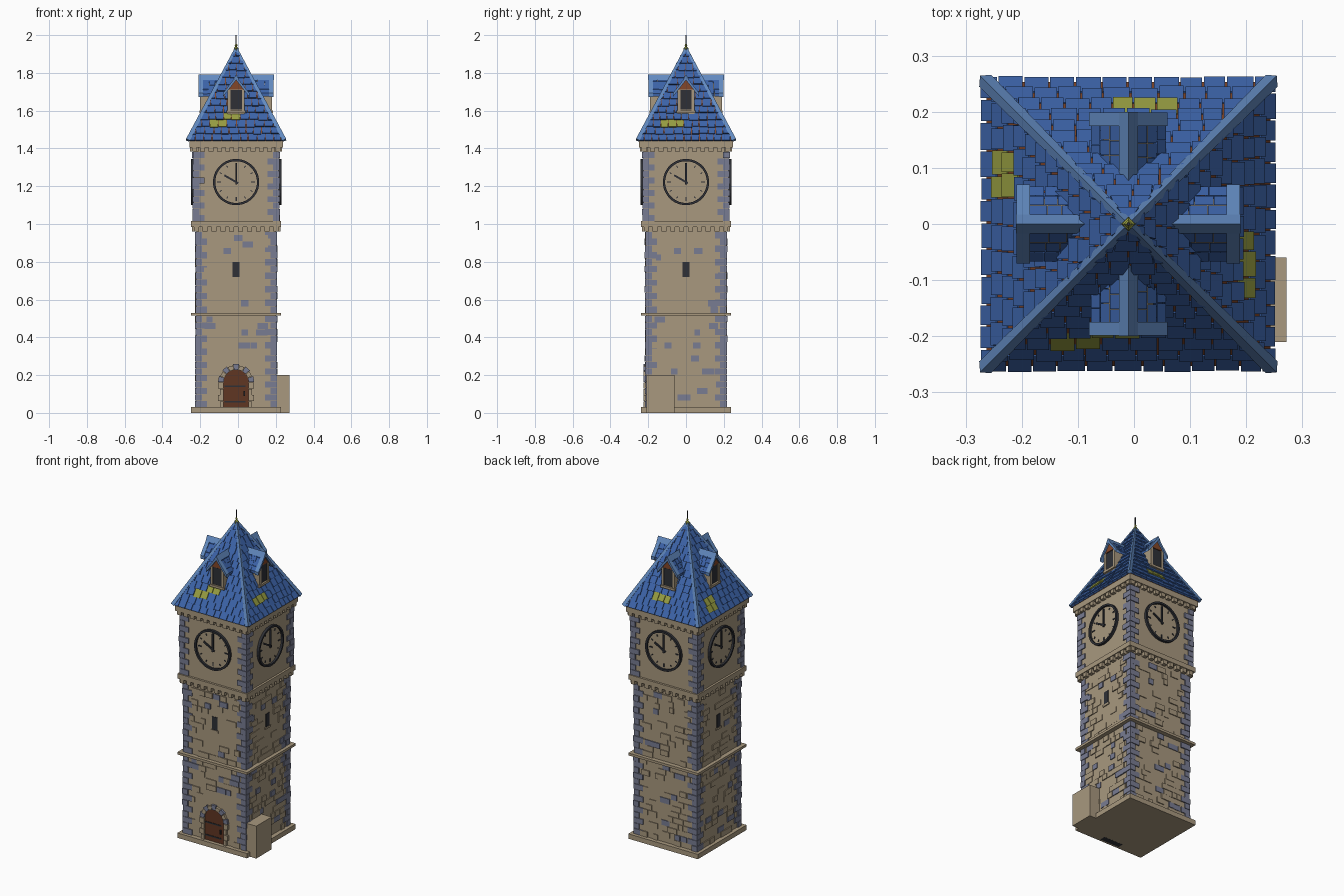
import bpy, bmesh, math, random
from mathutils import Matrix, Vector

random.seed(7)
if "Cube" in bpy.data.objects:
    bpy.data.objects.remove(bpy.data.objects["Cube"])

# Materials, from display colours converted to linear
def material(name, *rgb):
    lin = [((c / 255 + 0.055) / 1.055) ** 2.4 for c in rgb] + [1]
    m = bpy.data.materials.new(name)
    m.use_nodes = True
    m.diffuse_color = lin
    m.node_tree.nodes["Principled BSDF"].inputs["Base Color"].default_value = lin
    return m

STONE, SLATE, BLUE, CAP, MOSS, DOOR, IRON, WOOD = range(8)
MATS = [material("beige_stone", 168, 152, 126), material("blue_grey_stone", 120, 124, 146),
        material("roof_blue", 60, 99, 168), material("ridge_blue", 98, 138, 192),
        material("mossy_tile", 150, 156, 65), material("door_wood", 96, 54, 34),
        material("dark_iron", 46, 48, 54), material("gable_wood", 130, 70, 40)]
CENTRE = Matrix.Translation((-0.01, 0, 0))

def side(k):
    """Turns a part made for the front onto side k: front, right, back, left."""
    return CENTRE @ Matrix.Rotation(k * math.pi / 2, 4, "Z")


class Part:
    """Collects closed solids into one mesh object."""
    def __init__(self, name):
        self.name, self.bm, self.m = name, bmesh.new(), CENTRE

    def loft(self, a, b, mat):
        va = [self.bm.verts.new(self.m @ Vector(p)) for p in a]
        vb = [self.bm.verts.new(self.m @ Vector(p)) for p in b]
        n = len(va)
        faces = [self.bm.faces.new(va), self.bm.faces.new(vb[::-1])]
        for i in range(n):
            j = (i + 1) % n
            faces.append(self.bm.faces.new((va[i], vb[i], vb[j], va[j])))
        for f in faces:
            f.material_index = mat

    def prism(self, outline, y0, y1, mat):
        self.loft([(x, y0, z) for x, z in outline], [(x, y1, z) for x, z in outline], mat)

    def box(self, x0, x1, y0, y1, z0, z1, mat):
        self.prism([(x0, z0), (x1, z0), (x1, z1), (x0, z1)], y0, y1, mat)

    def bar(self, cz, angle, r0, r1, w, y0, y1, mat):
        """Bar pointing outward from (0, cz), angle clockwise from up."""
        s, c = math.sin(angle), math.cos(angle)
        pts = [(-w, r0), (w, r0), (w, r1), (-w, r1)]
        self.prism([(x * c + r * s, cz - x * s + r * c) for x, r in pts], y0, y1, mat)

    def done(self):
        bmesh.ops.recalc_face_normals(self.bm, faces=self.bm.faces)
        me = bpy.data.meshes.new(self.name)
        for m in MATS:
            me.materials.append(m)
        self.bm.to_mesh(me)
        self.bm.free()
        bpy.context.collection.objects.link(bpy.data.objects.new(self.name, me))


# Tower stages and horizontal bands
for name, h, z0, z1 in [("plinth", 0.238, 0, 0.03), ("lower_wall", 0.211, 0.03, 0.515),
                        ("middle_band", 0.238, 0.515, 0.53), ("middle_wall", 0.211, 0.53, 0.985),
                        ("upper_band", 0.238, 0.985, 1.015), ("clock_wall", 0.225, 1.015, 1.41),
                        ("cornice", 0.248, 1.405, 1.44)]:
    p = Part(name)
    p.box(-h, h, -h, h, z0, z1, STONE)
    p.done()

# Dentils below the two upper bands
p = Part("dentils")
for k in range(4):
    p.m = side(k)
    for h, z0, z1, n in [(0.234, 0.96, 0.985, 10), (0.244, 1.383, 1.405, 11)]:
        for i in range(n):
            x = (i + 0.5) / n * 2 * h - h
            p.box(x - 0.013, x + 0.013, -h, -0.2, z0, z1, STONE)
p.done()

# Corner stones, long and short in turn
p = Part("corner_stones")
ROW = 0.0345
for k in range(4):
    p.m = side(k)
    for h, z0, z1 in [(0.211, 0.03, 0.515), (0.211, 0.53, 0.96), (0.225, 1.015, 1.383)]:
        n = round((z1 - z0) / ROW)
        step = (z1 - z0) / n
        for i in range(n):
            a, b = (0.058, 0.03) if i % 2 else (0.03, 0.058)
            e = h + random.uniform(0.004, 0.008)
            p.box(h - a, e, -e, b - h, z0 + i * step, z0 + (i + 1) * step - 0.002, SLATE)
p.done()

# Raised wall bricks, leaving room for door and slits
p = Part("wall_bricks")
for k in range(4):
    p.m = side(k)
    for z0, n in [(0.03, 14), (0.53, 12)]:
        for i in range(n):
            z, x = z0 + i * ROW, -0.15 - random.uniform(0, 0.03)
            while x < 0.14:
                w = random.uniform(0.028, 0.07)
                near_door = k == 0 and z < 0.26 and x < 0.11 and x + w > -0.11
                near_slit = k != 2 and 0.66 < z < 0.83 and x < 0.04 and x + w > -0.04
                if random.random() < 0.42 and not near_door and not near_slit:
                    mat = SLATE if random.random() < 0.2 else STONE
                    p.box(x, min(x + w, 0.17), -0.211 - random.uniform(0.003, 0.007), -0.2,
                          z, z + ROW - 0.002, mat)
                x += w + 0.002
p.done()

# Arched door with straps and handle
p = Part("door")
arch = [(0.066 * math.cos(t * math.pi / 12), 0.163 + 0.066 * math.sin(t * math.pi / 12)) for t in range(13)]
p.prism(arch + [(-0.066, 0.03), (0.066, 0.03)], -0.216, -0.2, DOOR)
for z in (0.06, 0.14):
    p.box(-0.062, 0.05, -0.219, -0.21, z - 0.004, z + 0.004, IRON)
p.box(0.04, 0.048, -0.224, -0.21, 0.09, 0.115, IRON)
p.box(-0.066, 0.066, -0.225, -0.19, -0.0005, 0.001, IRON)
p.done()

p = Part("door_surround")
for i in range(9):
    a, b = [math.radians(20 * (i + d)) for d in (0.03, 0.97)]
    r = 0.096 if i % 2 == 0 else 0.09
    p.prism([(q * math.cos(t), 0.163 + q * math.sin(t)) for q, t in
             ((0.066, a), (r, a), (r, b), (0.066, b))], -0.224, -0.2, STONE if i % 2 else SLATE)
for s in (-1, 1):
    for i in range(4):
        x = sorted((s * 0.066, s * (0.095 if i % 2 else 0.085)))
        p.box(*x, -0.224, -0.2, 0.03 + i * 0.033, 0.061 + i * 0.033, STONE)
p.done()

# Narrow slit windows on three sides
p = Part("slit_windows")
for k in (0, 1, 3):
    p.m = side(k)
    p.box(-0.018, 0.018, -0.214, -0.2, 0.72, 0.8, IRON)
    p.box(-0.026, 0.026, -0.217, -0.2, 0.708, 0.72, STONE)
p.done()

p = Part("side_block")
p.box(0.2, 0.282, -0.21, -0.06, 0, 0.2, STONE)
p.done()

# Clocks on all sides
p = Part("clocks")
CZ = 1.222
for k in range(4):
    p.m = side(k)
    p.prism([(0.115 * math.sin(i * math.pi / 16), CZ + 0.115 * math.cos(i * math.pi / 16))
             for i in range(32)], -0.228, -0.22, STONE)
    for i in range(32):
        p.bar(CZ, i * math.pi / 16, 0.11, 0.122, 0.0122, -0.24, -0.22, IRON)
    for i in range(12):
        w, r = (0.0035, 0.08) if i % 3 == 0 else (0.0025, 0.088)
        p.bar(CZ, i * math.pi / 6, r, 0.1, w, -0.232, -0.225, IRON)
    p.bar(CZ, 0, -0.012, 0.1, 0.004, -0.237, -0.225, IRON)
    p.bar(CZ, -math.pi / 3, -0.012, 0.072, 0.005, -0.235, -0.225, IRON)
p.done()

# Main roof: boarded core, tile rows, hip caps
H, EAVE, RISE, ROWS = 0.253, 1.44, 0.485, 13
L = math.hypot(H, RISE)

def slope(u, s, n):
    return (u, -H + (s * H - n * RISE) / L, EAVE + (s * RISE + n * H) / L)

p = Part("roof_core")
p.loft([(x * H, y * H, EAVE) for x, y in ((-1, -1), (1, -1), (1, 1), (-1, 1))],
       [(x * 0.002, y * 0.002, EAVE + RISE) for x, y in ((-1, -1), (1, -1), (1, 1), (-1, 1))], WOOD)
p.done()

# Mossy patches: (side, row) -> range along the row
PATCH = {(0, 2): (-0.13, -0.03), (0, 3): (-0.08, 0.02), (1, 2): (-0.12, -0.02),
         (2, 2): (-0.08, 0.02), (3, 1): (-0.13, -0.06), (3, 2): (-0.13, -0.06)}
p = Part("roof_tiles")
for k in range(4):
    p.m = side(k)
    for i in range(ROWS):
        x = -H - random.uniform(0, 0.04)
        while x < H:
            w = random.uniform(0.036, 0.052)
            s0 = max(0, i * L / ROWS - random.uniform(0, 0.007))
            s1 = (i + 1) * L / ROWS
            low, high = [max(H * (1 - s / L), 0.001) for s in (s0, s1)]
            a, b = [max(-low, min(low, v)) for v in (x, x + w - 0.003)]
            c, d = [max(-high, min(high, v)) for v in (x, x + w - 0.003)]
            if b - a > 0.004:
                lo, hi = PATCH.get((k, i), (1, 1))
                mat = MOSS if lo < x + w / 2 < hi else BLUE
                d = max(d, c + 0.0005)
                t = random.uniform(0.009, 0.012)
                p.loft([slope(a, s0, -0.001), slope(b, s0, -0.001), slope(d, s1, -0.001), slope(c, s1, -0.001)],
                       [slope(a, s0, t), slope(b, s0, t), slope(d, s1, 0.003), slope(c, s1, 0.003)], mat)
            x += w
p.done()

p = Part("hip_caps")
for k in range(4):
    p.m = side(k)
    foot, top = Vector((H, -H, EAVE)), Vector((0, 0, EAVE + RISE))
    across = Vector((1, 1, 0)).normalized() * 0.015
    up = across.cross(foot - top).normalized()
    up *= math.copysign(1, up.z)
    shape = [across + up * 0.004, up * 0.02, -across + up * 0.004, up * -0.006]
    p.loft([foot + v for v in shape], [top + v * 0.6 for v in shape], CAP)
p.done()

# Four dormers
p = Part("dormers")
for k in range(4):
    p.m = side(k)
    p.prism([(-0.045, 1.57), (0.045, 1.57), (0.045, 1.71), (0, 1.768), (-0.045, 1.71)], -0.183, -0.05, STONE)
    p.prism([(-0.042, 1.712), (0.042, 1.712), (0, 1.766)], -0.189, -0.18, WOOD)
    p.box(-0.03, 0.03, -0.186, -0.18, 1.605, 1.71, IRON)
    for s in (-1, 1):
        p.box(*sorted((s * 0.03, s * 0.045)), -0.19, -0.18, 1.595, 1.712, STONE)
        # Sloping roof, tile courses, then the verge
        def strip(x0, x1, t, y0, y1, mat):
            z = [1.774 - 1.28 * x for x in (x0, x1)]
            p.prism([(s * x0, z[0] - 0.012), (s * x1, z[1] - 0.012), (s * x1, z[1] + t), (s * x0, z[0] + t)],
                    y0, y1, mat)
        for i in range(4):
            y = -0.176
            while y < -0.07:
                w = random.uniform(0.024, 0.036)
                strip(i * 0.017, (i + 1) * 0.017 - 0.001, random.uniform(0.001, 0.005), y, y + w - 0.001, BLUE)
                y += w
        strip(0, 0.07, 0.008, -0.199, -0.175, CAP)
    p.box(-0.05, 0.05, -0.194, -0.18, 1.588, 1.602, STONE)
    p.prism([(-0.017, 1.762), (0, 1.78), (0.017, 1.762), (0, 1.792)], -0.2, -0.06, CAP)
p.done()

# Finial
p = Part("finial")
p.box(-0.0025, 0.0025, -0.0025, 0.0025, 1.92, 2.0, IRON)
for z0, z1, r0, r1 in [(1.918, 1.932, 0.013, 0.012), (1.932, 1.94, 0.012, 0.004), (1.94, 1.946, 0.004, 0.008), (1.946, 1.954, 0.008, 0.003)]:
    p.loft(*[[(r * math.cos(i * math.pi / 2), r * math.sin(i * math.pi / 2), z) for i in range(4)]
             for r, z in ((r0, z0), (r1, z1))], MOSS)
p.done()
